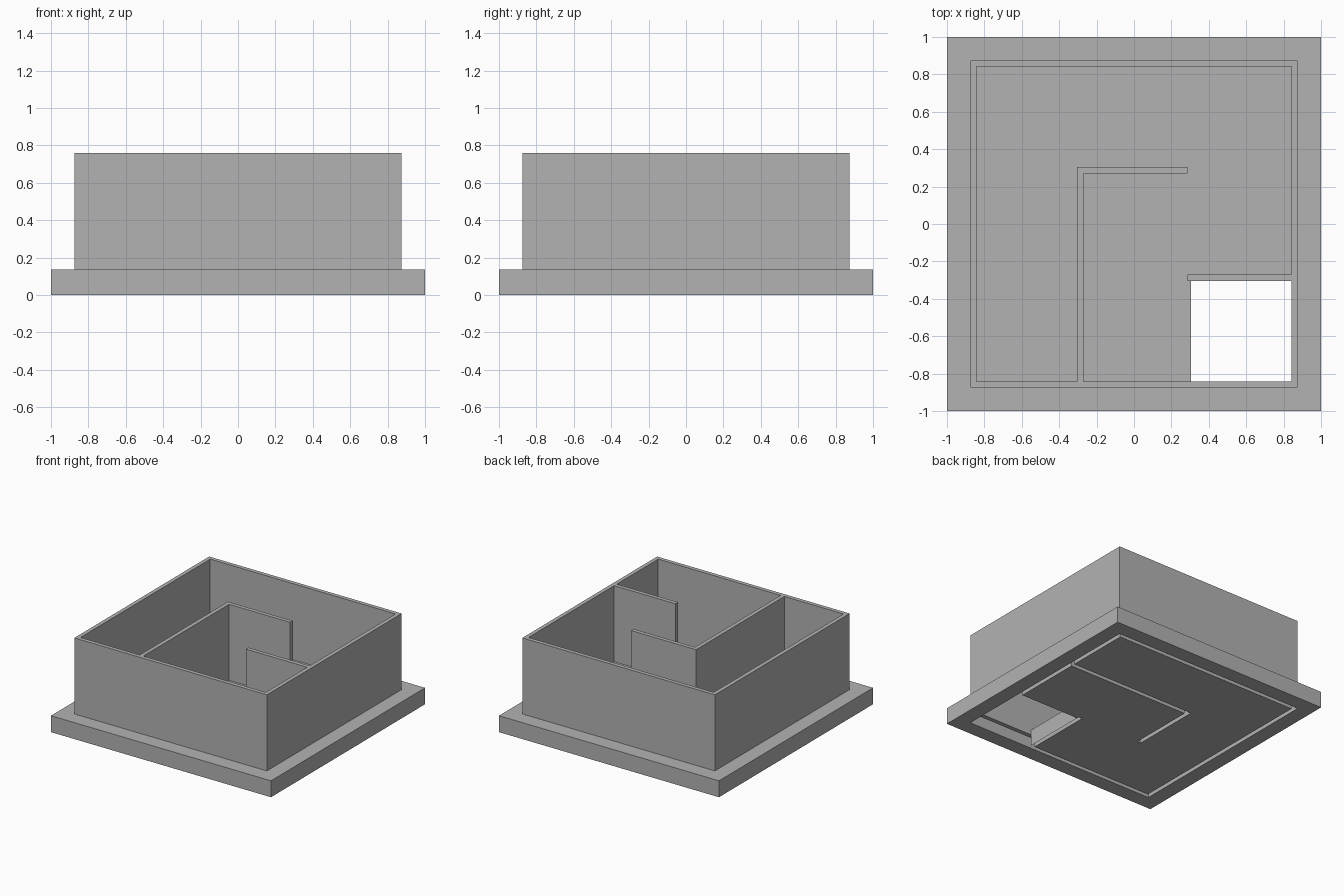
import bpy
import bmesh
from mathutils import Matrix, Vector

if "Cube" in bpy.data.objects:
    bpy.data.objects.remove(bpy.data.objects["Cube"], do_unlink=True)

grey = bpy.data.materials.new("mid grey")
grey.use_nodes = True
grey.diffuse_color = (0.45, 0.45, 0.45, 1)
grey.node_tree.nodes["Principled BSDF"].inputs["Base Color"].default_value = grey.diffuse_color

FLOOR, TOP, SLOT = 0.135, 0.76, 0.092   # floor top, wall top, slot depth
OUT, INN = 0.875, 0.842                 # outer wall faces
NEAR, FAR, END = 0.271, 0.304, 0.285    # partition faces and free end


def box(name, x, y, z):
    """Box from its x, y and z ranges."""
    spans = (x, y, z)
    centre = Vector([(a + b) / 2 for a, b in spans])
    size = Vector([b - a for a, b in spans])
    bm = bmesh.new()
    bmesh.ops.create_cube(bm, size=1, matrix=Matrix.Translation(centre) @ Matrix.Diagonal(size).to_4x4())
    mesh = bpy.data.meshes.new(name)
    bm.to_mesh(mesh)
    bm.free()
    mesh.materials.append(grey)
    obj = bpy.data.objects.new(name, mesh)
    bpy.context.collection.objects.link(obj)
    return obj


def combine(target, tool, operation):
    """Apply a boolean and remove the helper."""
    tool.hide_render = True
    mod = target.modifiers.new(operation, "BOOLEAN")
    mod.operation = operation
    mod.solver = "EXACT"
    mod.object = tool
    bpy.context.view_layer.objects.active = target
    bpy.ops.object.modifier_apply(modifier=mod.name)
    bpy.data.objects.remove(tool, do_unlink=True)


# Maze partitions as x and y ranges
partitions = {
    "long_partition": ((-FAR, -NEAR), (-INN, FAR)),
    "return_partition": ((-NEAR, END), (NEAR, FAR)),
    "short_partition": ((END, INN), (-FAR, -NEAR)),
}


def ring(name, z, hole_z):
    """Square frame matching the outer walls."""
    frame = box(name, (-OUT, OUT), (-OUT, OUT), z)
    combine(frame, box("cutter", (-INN, INN), (-INN, INN), hole_z), "DIFFERENCE")
    return frame


# Base plate with outer slot and the mirrored partition slots underneath
base = box("base_plate", (-1, 1), (-1, 1), (0, FLOOR))
combine(base, ring("slot_cutter", (-0.1, SLOT), (-0.2, 0.3)), "DIFFERENCE")
for xr, yr in partitions.values():
    slot_x = (-yr[1], -yr[0])
    slot_y = (-xr[1], -xr[0])
    combine(base, box("slot_cutter", slot_x, slot_y, (-0.1, SLOT)), "DIFFERENCE")

# Drop hole in the front corner room
combine(base, box("hole_cutter", (FAR, INN), (-INN, -FAR), (-0.2, 0.3)), "DIFFERENCE")

# Outer walls and partitions standing on the floor
ring("outer_walls", (FLOOR, TOP), (0, 1))
for name, (xr, yr) in partitions.items():
    box(name, xr, yr, (FLOOR, TOP))
